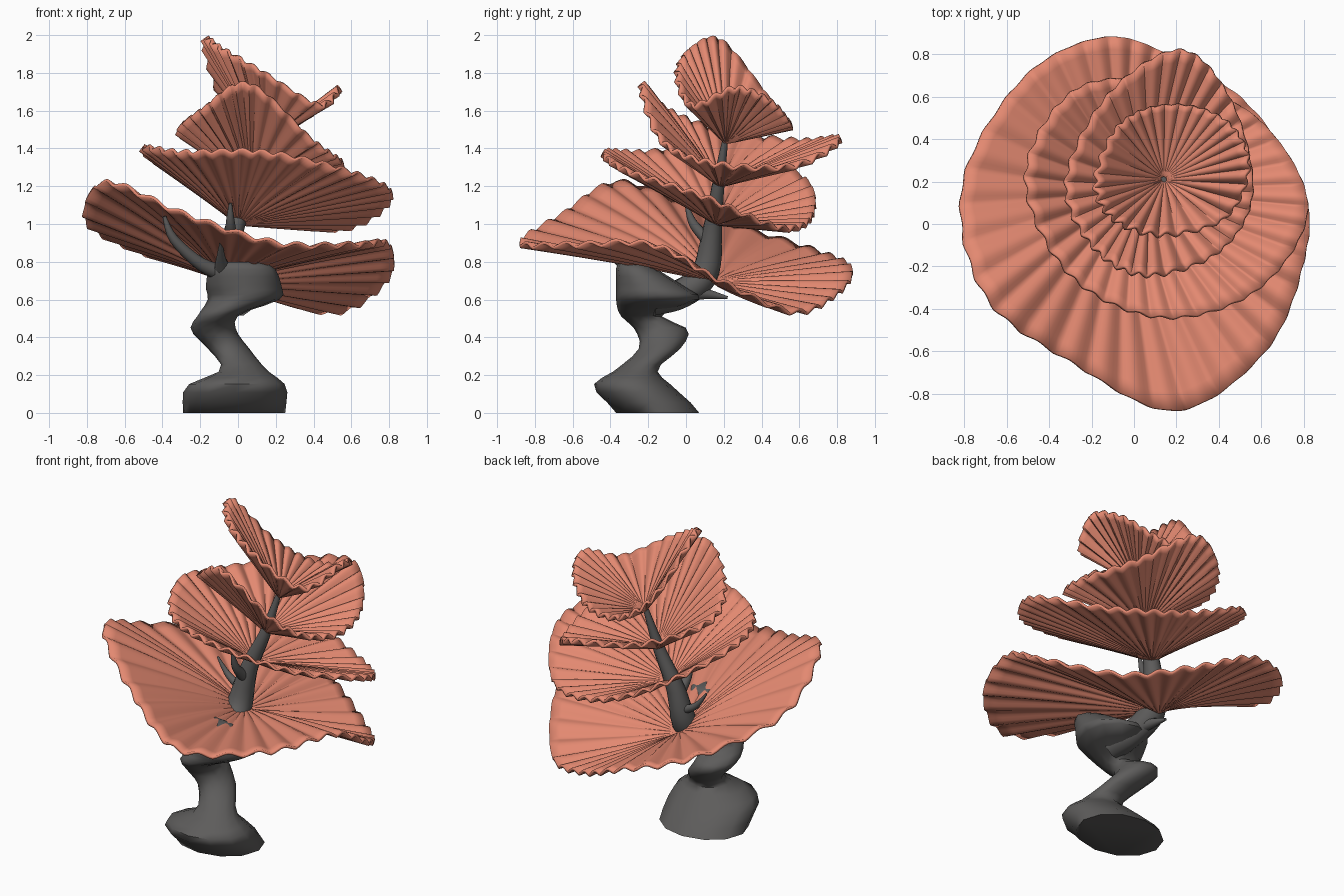
import bpy, math
from mathutils import Vector

if "Cube" in bpy.data.objects:
    bpy.data.objects.remove(bpy.data.objects["Cube"])

def material(name, rgb):
    m = bpy.data.materials.new(name)
    m.diffuse_color = (*rgb, 1)
    m.use_nodes = True
    m.node_tree.nodes["Principled BSDF"].inputs["Base Color"].default_value = m.diffuse_color
    return m

CORAL = material("coral", (0.77, 0.25, 0.165))
GREY = material("charcoal grey", (0.11, 0.107, 0.105))

def make(name, verts, faces, mat, angle=180):
    me = bpy.data.meshes.new(name)
    me.from_pydata([tuple(v) for v in verts], [], faces)
    me.materials.append(mat)
    ob = bpy.data.objects.new(name, me)
    bpy.context.collection.objects.link(ob)
    bpy.context.view_layer.objects.active = ob
    bpy.ops.object.select_all(action='DESELECT')
    ob.select_set(True)
    bpy.ops.object.shade_smooth_by_angle(angle=math.radians(angle))
    return ob

def spline(p, u, closed=False):
    """Catmull-Rom through equal-length tuples, u in 0..1"""
    n = len(p)
    s = u * (n if closed else n - 1)
    i = int(s) if closed else min(int(s), n - 2)
    f = s - i
    at = lambda k: p[k % n] if closed else p[max(0, min(n - 1, k))]
    return [0.5 * (2 * b + (c - a) * f + (2 * a - 5 * b + 4 * c - d) * f * f
                   + (3 * b - a - 3 * c + d) * f ** 3)
            for a, b, c, d in zip(at(i - 1), at(i), at(i + 1), at(i + 2))]

# pleated leaf: a fan from its centre to a wavy rim curve
def leaf(name, centre, rim, pleats, amp, power):
    c = Vector(centre)
    seg, rings = pleats * 8, 12
    verts, faces = [c], []
    for r in range(1, rings + 1):
        t = r / rings
        for k in range(seg):
            u = k / seg
            d = Vector(spline(rim, u, True)) - c
            flat = Vector((d.x, d.y, 0))
            up = Vector((0, 0, 1)) - flat * (d.z / flat.length_squared)
            up.normalize()
            w = math.pi * pleats * u
            wave = 0.4 * (2 * abs(math.sin(w)) - 1) - 0.6 * math.cos(2 * w)
            p = c + flat * t + Vector((0, 0, d.z * t ** power))
            verts.append(p + up * amp * wave * t ** 0.9)
    for k in range(seg):
        k2 = (k + 1) % seg
        faces.append((0, 1 + k, 1 + k2))
        for r in range(rings - 1):
            a = 1 + r * seg
            faces.append((a + k, a + seg + k, a + seg + k2, a + k2))
    ob = make(name, verts, faces, CORAL, 60)
    s = ob.modifiers.new("thickness", 'SOLIDIFY')
    s.thickness, s.offset = 0.016, 0

leaf("bottom_leaf", (-0.06, 0.15, 0.69), [
    (0.80, 0.16, 0.71), (0.54, 0.56, 0.535), (0.18, 0.79, 0.62), (-0.15, 0.88, 0.76),
    (-0.53, 0.68, 0.86), (-0.81, 0.18, 1.02), (-0.70, -0.34, 1.22),
    (-0.28, -0.66, 1.05), (0.20, -0.88, 0.90), (0.62, -0.60, 0.89),
    (0.80, -0.18, 0.89)], 34, 0.014, 0.82)
leaf("third_leaf", (0.00, 0.16, 1.00), [
    (0.82, 0.08, 1.15), (0.58, 0.50, 0.98), (0.15, 0.67, 1.04),
    (-0.28, 0.63, 1.24), (-0.51, 0.22, 1.40), (-0.30, -0.24, 1.38),
    (0.13, -0.44, 1.38), (0.58, -0.31, 1.28)], 34, 0.014, 0.95)
leaf("second_leaf", (0.07, 0.18, 1.20), [
    (0.56, 0.15, 1.32), (0.46, 0.58, 1.31), (0.22, 0.82, 1.45),
    (-0.12, 0.61, 1.44), (-0.32, 0.20, 1.49), (-0.19, -0.11, 1.61),
    (0.06, -0.24, 1.74), (0.40, -0.13, 1.44)], 32, 0.015, 0.95)
leaf("top_leaf", (0.14, 0.21, 1.43), [
    (0.54, 0.26, 1.72), (0.47, 0.45, 1.65), (0.30, 0.55, 1.54), (0.08, 0.55, 1.53),
    (-0.09, 0.44, 1.67), (-0.18, 0.19, 1.97), (-0.09, 0.02, 1.93),
    (0.14, -0.05, 1.80), (0.43, 0.03, 1.63)], 30, 0.015, 1.0)

def skin(name, loops, mat):
    n = len(loops[0])
    verts = [v for l in loops for v in l]
    faces = [(a * n + k, a * n + (k + 1) % n, (a + 1) * n + (k + 1) % n, (a + 1) * n + k)
             for a in range(len(loops) - 1) for k in range(n)]
    faces += [tuple(reversed(range(n))), tuple(range(len(verts) - n, len(verts)))]
    return make(name, verts, faces, mat, 65)

# winding trunk: level oval sections x, y, z, radius x, radius y
sections = [(-0.02, -0.15, 0.015, 0.27, 0.22), (-0.01, -0.28, 0.14, 0.265, 0.21),
            (0.03, -0.26, 0.23, 0.12, 0.11), (-0.05, -0.14, 0.34, 0.11, 0.11),
            (-0.13, -0.13, 0.44, 0.12, 0.14), (-0.10, -0.24, 0.52, 0.11, 0.11),
            (0.03, -0.15, 0.60, 0.19, 0.22), (0.03, -0.19, 0.67, 0.20, 0.18),
            (0.02, -0.27, 0.77, 0.17, 0.10), (0.0, -0.28, 0.80, 0.09, 0.06)]
loops = []
for i in range(25):
    x, y, z, rx, ry = spline(sections, i / 24)
    loops.append([(x + rx * math.cos(math.tau * k / 12), y + ry * math.sin(math.tau * k / 12),
                   max(z, 0)) for k in range(12)])
for j in range(12):   # flat foot on the ground
    loops[0][j] = (*loops[0][j][:2], 0)
skin("trunk", loops, GREY)

# round tapering branches: x, y, z, radius
def branch(name, pts, steps=12, sides=10):
    loops = []
    for i in range(steps + 1):
        u = i / steps
        x, y, z, r = spline(pts, u)
        a = Vector(spline(pts, max(0, u - 0.02))[:3])
        b = Vector(spline(pts, min(1, u + 0.02))[:3])
        q = (b - a).to_track_quat('Z', 'Y')
        loops.append([Vector((x, y, z)) + q @ Vector((r * math.cos(math.tau * k / sides),
                      r * math.sin(math.tau * k / sides), 0)) for k in range(sides)])
    skin(name, loops, GREY)

branch("stem", [(0.0, -0.18, 0.61, 0.10), (-0.03, -0.03, 0.63, 0.08), (-0.06, 0.10, 0.74, 0.075),
                (-0.02, 0.14, 0.97, 0.052), (0.07, 0.17, 1.2, 0.034), (0.14, 0.21, 1.46, 0.014)], 24)
branch("left_twig", [(-0.06, -0.25, 0.73, 0.05), (-0.20, -0.31, 0.79, 0.035),
                     (-0.34, -0.36, 0.92, 0.025), (-0.39, -0.38, 1.04, 0.010)])
branch("front_twig", [(-0.08, -0.28, 0.75, 0.05), (-0.09, -0.37, 0.82, 0.025),
                      (-0.09, -0.46, 0.90, 0.008)])
branch("upper_twig", [(-0.03, 0.13, 0.90, 0.035), (-0.04, 0.04, 1.0, 0.025),
                      (-0.04, 0.0, 1.11, 0.008)])
branch("side_twig", [(-0.04, 0.13, 0.82, 0.03), (-0.16, 0.14, 0.88, 0.02),
                     (-0.24, 0.14, 0.98, 0.006)])
branch("back_twig", [(-0.02, -0.03, 0.64, 0.045), (-0.04, 0.1, 0.63, 0.03),
                     (-0.05, 0.22, 0.61, 0.008)])
